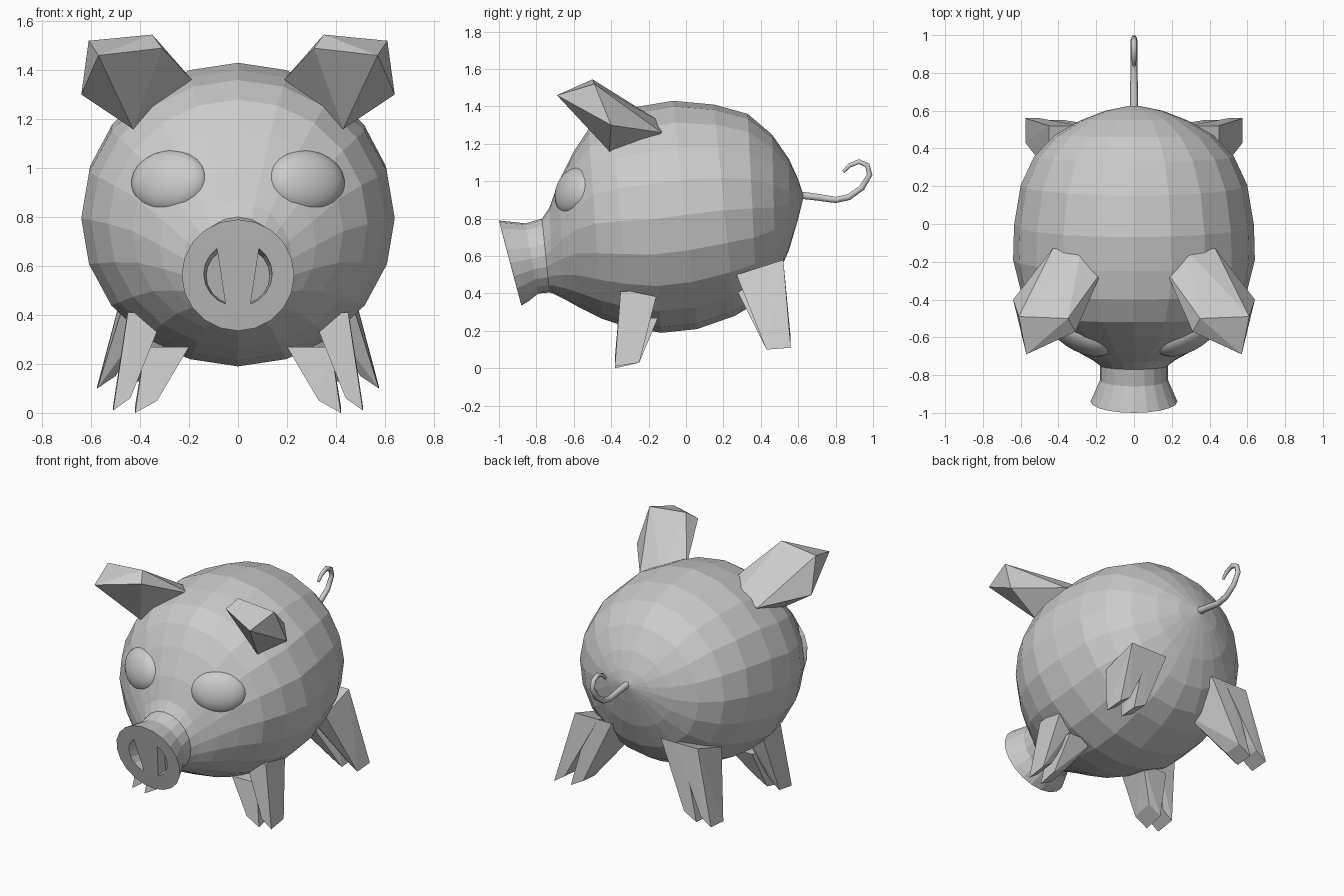
import bpy, bmesh, math
from mathutils import Matrix

if "Cube" in bpy.data.objects:
    bpy.data.objects.remove(bpy.data.objects["Cube"])

grey = bpy.data.materials.new("light_grey")
grey.diffuse_color = (0.6, 0.6, 0.6, 1)
grey.use_nodes = True
grey.node_tree.nodes["Principled BSDF"].inputs["Base Color"].default_value = grey.diffuse_color
SIDES = 20


def finish(name, bm, smooth=False):
    bmesh.ops.recalc_face_normals(bm, faces=bm.faces[:])
    for f in bm.faces:
        f.smooth = smooth
    me = bpy.data.meshes.new(name)
    bm.to_mesh(me)
    bm.free()
    me.materials.append(grey)
    ob = bpy.data.objects.new(name, me)
    bpy.context.collection.objects.link(ob)
    return ob


def hull(name, points):
    """Faceted solid around a few corner points."""
    bm = bmesh.new()
    for p in points:
        bm.verts.new(p)
    res = bmesh.ops.convex_hull(bm, input=bm.verts[:])
    loose = [v for v in bm.verts if not v.link_faces]
    bmesh.ops.delete(bm, geom=loose, context='VERTS')
    bmesh.ops.dissolve_limit(bm, angle_limit=0.03, verts=bm.verts[:], edges=bm.edges[:])
    return finish(name, bm)


def ring(bm, ty, tz, by, bz, w):
    """Tilted ellipse between a top and a bottom point."""
    out = []
    for i in range(SIDES):
        a = 2 * math.pi * i / SIDES
        c = math.cos(a)
        out.append(bm.verts.new((w * math.sin(a), (ty + by) / 2 + c * (ty - by) / 2,
                                 (tz + bz) / 2 + c * (tz - bz) / 2)))
    return out


# Body and snout: top y, top z, bottom y, bottom z, half width; tail to nose
rings = [
    (0.60, 1.01, 0.60, 0.80, 0.15),
    (0.55, 1.12, 0.55, 0.63, 0.28),
    (0.46, 1.25, 0.48, 0.47, 0.42),
    (0.33, 1.36, 0.38, 0.35, 0.53),
    (0.15, 1.41, 0.26, 0.28, 0.60),
    (-0.07, 1.43, 0.06, 0.21, 0.635),
    (-0.25, 1.40, -0.13, 0.19, 0.64),
    (-0.40, 1.36, -0.30, 0.215, 0.60),
    (-0.52, 1.28, -0.45, 0.265, 0.53),
    (-0.60, 1.16, -0.57, 0.325, 0.43),
    (-0.68, 1.00, -0.65, 0.37, 0.32),
    (-0.73, 0.86, -0.71, 0.40, 0.22),
    (-0.77, 0.80, -0.73, 0.405, 0.18),
    (-0.86, 0.775, -0.79, 0.40, 0.18),
    (-0.95, 0.785, -0.84, 0.36, 0.21),
    (-1.00, 0.79, -0.88, 0.335, 0.23),
    (-0.977, 0.70, -0.907, 0.435, 0.14),   # nostril rim
    (-0.90, 0.68, -0.83, 0.44, 0.13),      # nostril floor
]
bm = bmesh.new()
loops = [ring(bm, *r) for r in rings]
pole = bm.verts.new((0, 0.63, 0.92))
for i in range(SIDES):
    j = (i + 1) % SIDES
    bm.faces.new((pole, loops[0][i], loops[0][j]))
    for a, b in zip(loops, loops[1:]):
        bm.faces.new((a[i], a[j], b[j], b[i]))
bm.faces.new(loops[-1])
finish("body", bm)

# Wedge between the nostrils
hull("nostril_divider", [(s * w, y + d, z) for s in (-1, 1) for d in (0, 0.09)
                         for w, y, z in ((0.09, -0.977, 0.70), (0.05, -0.907, 0.435))])

# Curled tail
path = [(0.58, 0.93, 1.2), (0.70, 0.915, 1.1), (0.80, 0.90, 1), (0.87, 0.915, 1),
        (0.94, 0.965, 0.95), (0.982, 1.035, 0.9), (0.97, 1.085, 0.85),
        (0.925, 1.105, 0.8), (0.875, 1.085, 0.7), (0.84, 1.05, 0.5)]
cu = bpy.data.curves.new("tail", 'CURVE')
cu.dimensions = '3D'
cu.bevel_depth = 0.019
cu.bevel_resolution = 1
cu.use_fill_caps = True
sp = cu.splines.new('POLY')
sp.points.add(len(path) - 1)
for p, (y, z, r) in zip(sp.points, path):
    p.co = (0, y, z, 1)
    p.radius = r
cu.materials.append(grey)
tail = bpy.data.objects.new("tail", cu)
bpy.context.collection.objects.link(tail)

for s, side in ((1, "right"), (-1, "left")):
    # Eye: flattened smooth bulge turned outward
    bm = bmesh.new()
    bmesh.ops.create_uvsphere(bm, u_segments=20, v_segments=12, radius=1)
    bmesh.ops.transform(bm, verts=bm.verts[:], matrix=Matrix.Translation((s * 0.28, -0.60, 0.945))
                        @ Matrix.Rotation(s * 0.45, 4, 'Z') @ Matrix.Rotation(-0.25, 4, 'X')
                        @ Matrix.Diagonal((0.17, 0.075, 0.13, 1)))
    finish(side + "_eye", bm, True)

    # Ear: chunky block leaning forward, with a flat tip
    hull(side + "_ear", [(s * x, y, z) for x, y, z in (
        (0.35, -0.50, 1.545), (0.61, -0.49, 1.52), (0.57, -0.69, 1.46), (0.31, -0.57, 1.49),
        (0.64, -0.40, 1.30), (0.17, -0.25, 1.34), (0.28, -0.14, 1.32), (0.43, -0.13, 1.26),
        (0.43, -0.41, 1.16), (0.33, -0.25, 1.15))])

    # Legs: two toes each, joined at the top (x ranges, then y and z of front and back edges)
    for leg, toe, top_x, low_x, top, low in (
            ("front", "outer", (0.30, 0.45), (0.44, 0.51), ((-0.35, 0.41), (-0.15, 0.42)), ((-0.38, 0.01), (-0.25, 0.03))),
            ("front", "inner", (0.20, 0.38), (0.33, 0.42), ((-0.35, 0.27), (-0.15, 0.27)), ((-0.38, 0.0), (-0.25, 0.03))),
            ("back", "outer", (0.28, 0.45), (0.50, 0.575), ((0.27, 0.50), (0.52, 0.58)), ((0.43, 0.10), (0.56, 0.11))),
            ("back", "inner", (0.18, 0.34), (0.37, 0.46), ((0.27, 0.42), (0.52, 0.58)), ((0.43, 0.10), (0.55, 0.11)))):
        pts = [(s * x, y, z) for x in top_x for y, z in top]
        tip = low_x[1]
        pts += [(s * x, y, z + (0 if x == tip else 0.05)) for x in low_x for y, z in low]
        hull(f"{side}_{leg}_{toe}_toe", pts)
